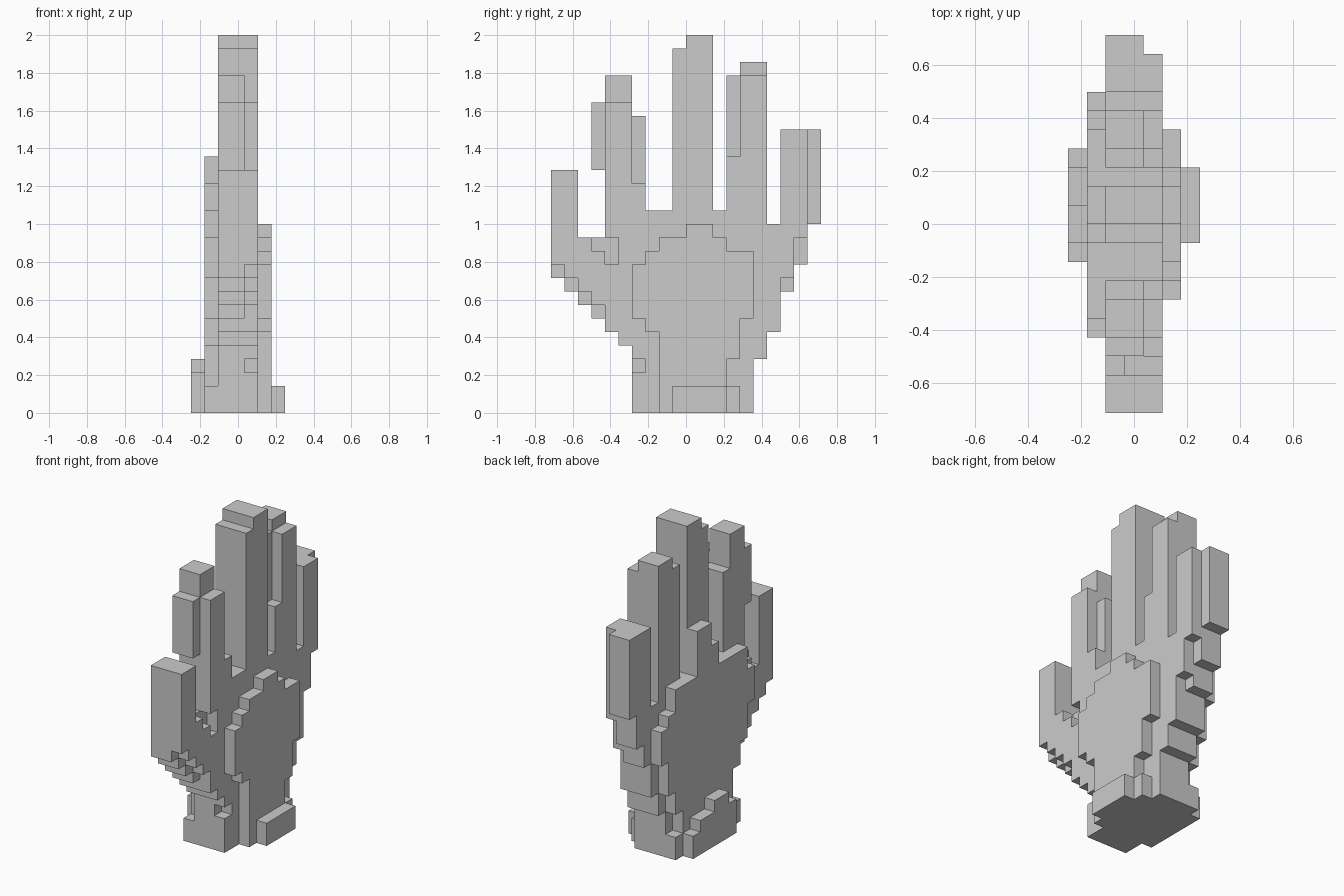
import bpy
import bmesh
from mathutils import Vector

CELL = 1 / 14  # edge length of one cube

default_cube = bpy.data.objects.get("Cube")
if default_cube:
    bpy.data.objects.remove(default_cube, do_unlink=True)

skin = bpy.data.materials.new("plain grey")
skin.use_nodes = True
grey = (0.6, 0.6, 0.6, 1.0)
skin.diffuse_color = grey
skin.node_tree.nodes["Principled BSDF"].inputs["Base Color"].default_value = grey

owner_of_cell = {}  # cell coordinate -> part name
CORE = (-1, 2)      # x range of the full hand thickness
THIN = (-1, 1)      # same, without the +x layer
FACE = (1, 2)       # only the +x layer of the core


def fill(part, x_range, y_range, z_range):
    """Fill a block of cells for one part."""
    for x in range(*x_range):
        for y in range(*y_range):
            for z in range(*z_range):
                owner_of_cell.setdefault((x, y, z), part)


def carve(x_range, y, z):
    """Remove a short row of cells."""
    for x in range(*x_range):
        owner_of_cell.pop((x, y, z), None)


# Fingers and thumb
fill("thumb", CORE, (-10, -8), (11, 18))
fill("index_finger", THIN, (-6, -4), (15, 25))
fill("index_finger", FACE, (-6, -4), (15, 23))
fill("index_finger", THIN, (-7, -6), (18, 23))
fill("index_finger", THIN, (-4, -3), (15, 22))
fill("index_finger", FACE, (-4, -3), (15, 17))
fill("middle_finger", CORE, (-1, 0), (15, 27))
fill("middle_finger", CORE, (0, 2), (15, 28))
fill("ring_finger", THIN, (3, 4), (15, 25))
fill("ring_finger", FACE, (3, 4), (15, 19))
fill("ring_finger", THIN, (4, 6), (15, 26))
fill("ring_finger", FACE, (4, 6), (15, 25))
fill("little_finger", CORE, (7, 9), (14, 21))
fill("little_finger", THIN, (9, 10), (14, 21))

# Wrist and palm core, as rows stacked upward
fill("wrist", CORE, (-4, 5), (0, 4))
fill("palm", CORE, (-4, 6), (4, 5))
fill("palm", CORE, (-5, 6), (5, 6))
for step in range(5):  # slope under the thumb
    fill("palm", CORE, (-6 - step, 7), (6 + step, 7 + step))
fill("palm", CORE, (7, 8), (9, 11))
fill("palm", CORE, (-8, 9), (11, 13))
fill("palm", CORE, (-6, 9), (13, 14))
fill("palm", CORE, (-6, 6), (14, 15))

# Small notches in the +x layer
for step in range(4):
    carve(FACE, -10 + step, 10 - step)
for y, z in ((-7, 12), (-6, 11), (-6, 12), (-4, 3),
             (8, 11), (8, 12), (7, 9)):
    carve(FACE, y, z)
carve((-1, 0), -8, 12)

# Raised pad on the +x side
PAD = (2, 3)
fill("palm_pad", PAD, (-2, 4), (0, 2))
fill("palm_pad", PAD, (-2, 3), (2, 4))
fill("palm_pad", PAD, (-2, 4), (4, 6))
fill("palm_pad", PAD, (-3, 4), (6, 7))
fill("palm_pad", PAD, (-4, 5), (7, 11))
fill("palm_pad", PAD, (-3, 5), (11, 12))
fill("palm_pad", PAD, (-2, 3), (12, 13))
fill("palm_pad", PAD, (0, 2), (13, 14))
fill("wrist_pad", (3, 4), (-1, 3), (0, 2))

# Raised back on the -x side, as upright columns above a wrist band
BACK = (-2, -1)
fill("hand_back", BACK, (-4, 5), (0, 2))
for y_range, z_range in (
        ((-6, -5), (10, 13)), ((-5, -4), (7, 15)), ((-4, -3), (5, 15)),
        ((-3, -1), (2, 15)), ((-1, 0), (2, 17)), ((0, 2), (2, 19)),
        ((2, 4), (2, 15)), ((4, 5), (4, 15)),
        ((5, 6), (6, 13)), ((6, 7), (9, 12))):
    fill("hand_back", BACK, y_range, z_range)
for y_range, top in (((-2, -1), 3), ((-1, 1), 4), ((1, 3), 3), ((3, 4), 2)):
    fill("wrist_back", (-3, -2), y_range, (0, top))


def build_part(part):
    """Make the outer faces of one part's cells, merged into flat areas."""
    bm = bmesh.new()
    for cell, owner in owner_of_cell.items():
        if owner != part:
            continue
        centre = Vector(cell) + Vector((0, 0.5, 0.5))
        for axis in range(3):
            for sign in (-1, 1):
                normal = Vector((0, 0, 0))
                normal[axis] = sign
                neighbour = tuple(int(a + b) for a, b in zip(cell, normal))
                if neighbour in owner_of_cell:
                    continue
                u = Vector((0, 0, 0))
                u[(axis + 1) % 3] = 0.5
                v = normal.cross(u)
                middle = centre + normal / 2
                corners = (middle - u - v, middle + u - v,
                           middle + u + v, middle - u + v)
                bm.faces.new([bm.verts.new(c * CELL) for c in corners])
    bmesh.ops.remove_doubles(bm, verts=bm.verts, dist=CELL / 100)
    bmesh.ops.dissolve_limit(bm, angle_limit=0.01,
                             verts=bm.verts, edges=bm.edges)
    mesh = bpy.data.meshes.new(part)
    bm.to_mesh(mesh)
    bm.free()
    mesh.materials.append(skin)
    bpy.context.collection.objects.link(bpy.data.objects.new(part, mesh))


for part_name in sorted(set(owner_of_cell.values())):
    build_part(part_name)
